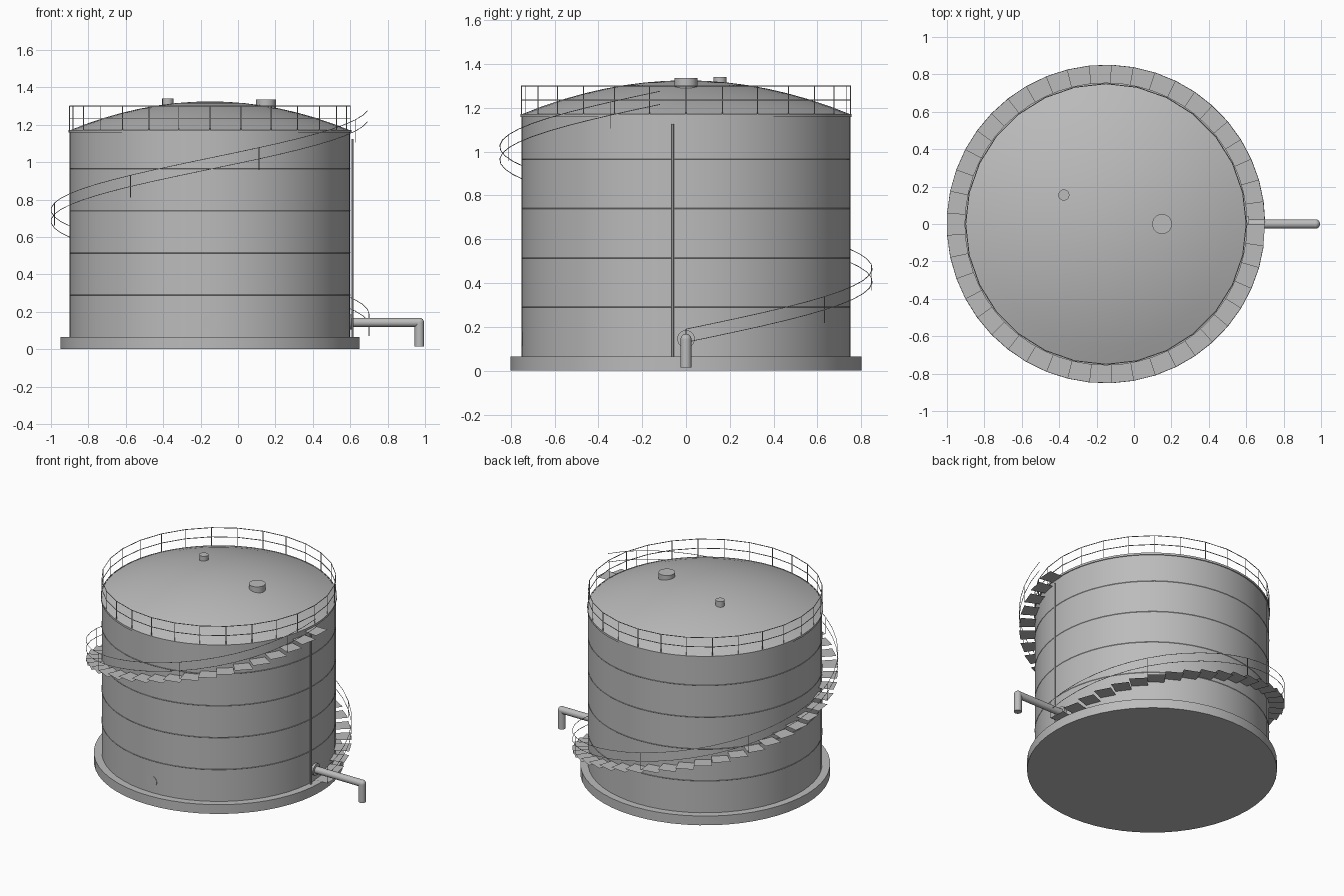
import bpy, bmesh, math
from mathutils import Vector

cube = bpy.data.objects.get("Cube")
if cube:
    bpy.data.objects.remove(cube, do_unlink=True)

CX = -0.15          # tank axis
SHELL_R = 0.75
STAIR_R = 0.85
BASE_H = 0.065
SHELL_TOP = 1.17
TURN = 2 * math.pi


def material(name, value):
    mat = bpy.data.materials.new(name)
    mat.use_nodes = True
    colour = (value, value, value, 1)
    mat.diffuse_color = colour
    mat.node_tree.nodes["Principled BSDF"].inputs["Base Color"].default_value = colour
    return mat


steel = material("grey steel", 0.5)


def finish(obj, smooth=True):
    obj.data.materials.append(steel)
    if smooth:
        bpy.ops.object.select_all(action="DESELECT")
        obj.select_set(True)
        bpy.context.view_layer.objects.active = obj
        bpy.ops.object.shade_smooth_by_angle(angle=math.radians(30))
    return obj


def from_bmesh(name, bm, smooth=True):
    mesh = bpy.data.meshes.new(name)
    bm.to_mesh(mesh)
    bm.free()
    obj = bpy.data.objects.new(name, mesh)
    bpy.context.collection.objects.link(obj)
    return finish(obj, smooth)


def cylinder(name, start, end, radius, sides=24):
    start, end = Vector(start), Vector(end)
    axis = end - start
    bpy.ops.mesh.primitive_cylinder_add(vertices=sides, radius=radius, depth=axis.length,
                                        location=(start + end) / 2)
    obj = bpy.context.object
    obj.name = name
    obj.rotation_euler = axis.to_track_quat("Z", "Y").to_euler()
    return finish(obj)


def lathe(name, profile, sides=56):
    """Revolve (radius, height) points around the tank axis."""
    bm = bmesh.new()
    verts = [bm.verts.new((CX + r, 0, z)) for r, z in profile]
    edges = [bm.edges.new(pair) for pair in zip(verts, verts[1:])]
    bmesh.ops.spin(bm, geom=verts + edges, cent=(CX, 0, 0), axis=(0, 0, 1),
                   angle=TURN, steps=sides, use_merge=True)
    bmesh.ops.remove_doubles(bm, verts=bm.verts, dist=0.0001)
    bmesh.ops.recalc_face_normals(bm, faces=bm.faces)
    return from_bmesh(name, bm)


def wires(name, paths, radius, resolution=1):
    """Thin rods along a list of (points, closed) paths."""
    curve = bpy.data.curves.new(name, "CURVE")
    curve.dimensions = "3D"
    curve.bevel_depth = radius
    curve.bevel_resolution = resolution
    curve.use_fill_caps = True
    for points, closed in paths:
        spline = curve.splines.new("POLY")
        spline.points.add(len(points) - 1)
        for target, p in zip(spline.points, points):
            target.co = (*p, 1)
        spline.use_cyclic_u = closed
    obj = bpy.data.objects.new(name, curve)
    bpy.context.collection.objects.link(obj)
    curve.materials.append(steel)
    return obj


def polar(radius, angle, z):
    return (CX + radius * math.cos(angle), radius * math.sin(angle), z)


# Foundation, shell and domed roof
lathe("foundation", [(0, 0), (0.8, 0), (0.8, BASE_H), (0, BASE_H)])
lathe("shell", [(SHELL_R, BASE_H), (SHELL_R, SHELL_TOP)])
RINGS = 8
dome = [(SHELL_R * i / RINGS, 1.325 - 0.155 * (i / RINGS) ** 2) for i in range(RINGS + 1)]
lathe("roof", dome)
lathe("top_curb", [(SHELL_R, 1.158), (0.756, 1.158), (0.756, 1.172), (SHELL_R, 1.172)])

# Weld seams between the plate courses
for i in range(1, 5):
    z = BASE_H + 0.225 * i
    lathe(f"weld_seam_{i}", [(SHELL_R, z - 0.002), (0.7515, z), (SHELL_R, z + 0.002)])

# Roof fittings
cylinder("roof_hatch", (0.15, 0, 1.27), (0.15, 0, 1.335), 0.053)
cylinder("roof_vent", (-0.375, 0.155, 1.27), (-0.375, 0.155, 1.34), 0.03, 16)

# Guard rail round the roof edge
POSTS = 28
angles = [TURN * i / POSTS for i in range(POSTS)]
rails = [([polar(SHELL_R, a, z) for a in angles], True) for z in (1.235, 1.3)]
posts = [([polar(SHELL_R, a, SHELL_TOP), polar(SHELL_R, a, 1.3)], False) for a in angles]
wires("roof_guard_rail", rails + posts, 0.0025)

# Spiral stair: flat treads, two rails and a post at every sixth tread
STEPS = 45
STEP = TURN / STEPS


def stair_z(i):
    return 0.07 + 1.11 * i / STEPS


bm = bmesh.new()
for i in range(STEPS):
    a, b, z = i * STEP, (i + 1) * STEP, stair_z(i)
    corners = [(SHELL_R, a), (STAIR_R, a), (STAIR_R, b), (SHELL_R, b)]
    bm.faces.new([bm.verts.new(polar(r, angle, z)) for r, angle in corners])
from_bmesh("stair_treads", bm, smooth=False)

rails = [([polar(STAIR_R, i * STEP, stair_z(i) + h) for i in range(STEPS)], False)
         for h in (0.06, 0.12)]
posts = [([polar(STAIR_R, i * STEP, stair_z(i)), polar(STAIR_R, i * STEP, stair_z(i) + 0.12)], False)
         for i in range(0, STEPS, 6)]
wires("stair_hand_rail", rails + posts, 0.0018)

# Outlet pipe with flange and downturned end
cylinder("outlet_flange", (0.59, 0, 0.145), (0.615, 0, 0.145), 0.04)
cylinder("outlet_pipe", (0.59, 0, 0.143), (0.97, 0, 0.143), 0.024)
cylinder("outlet_drop", (0.97, 0, 0.015), (0.97, 0, 0.143), 0.025)
bpy.ops.mesh.primitive_uv_sphere_add(segments=24, ring_count=12, radius=0.025,
                                     location=(0.97, 0, 0.143))
bpy.context.object.name = "outlet_elbow"
finish(bpy.context.object)

# Blank flange on the front of the shell
cylinder("front_flange", (CX, -0.74, 0.145), (CX, -0.751, 0.145), 0.04)

# Level gauge tube beside the outlet
cylinder("level_gauge", (0.612, -0.06, BASE_H), (0.612, -0.06, 1.125), 0.006, 12)
